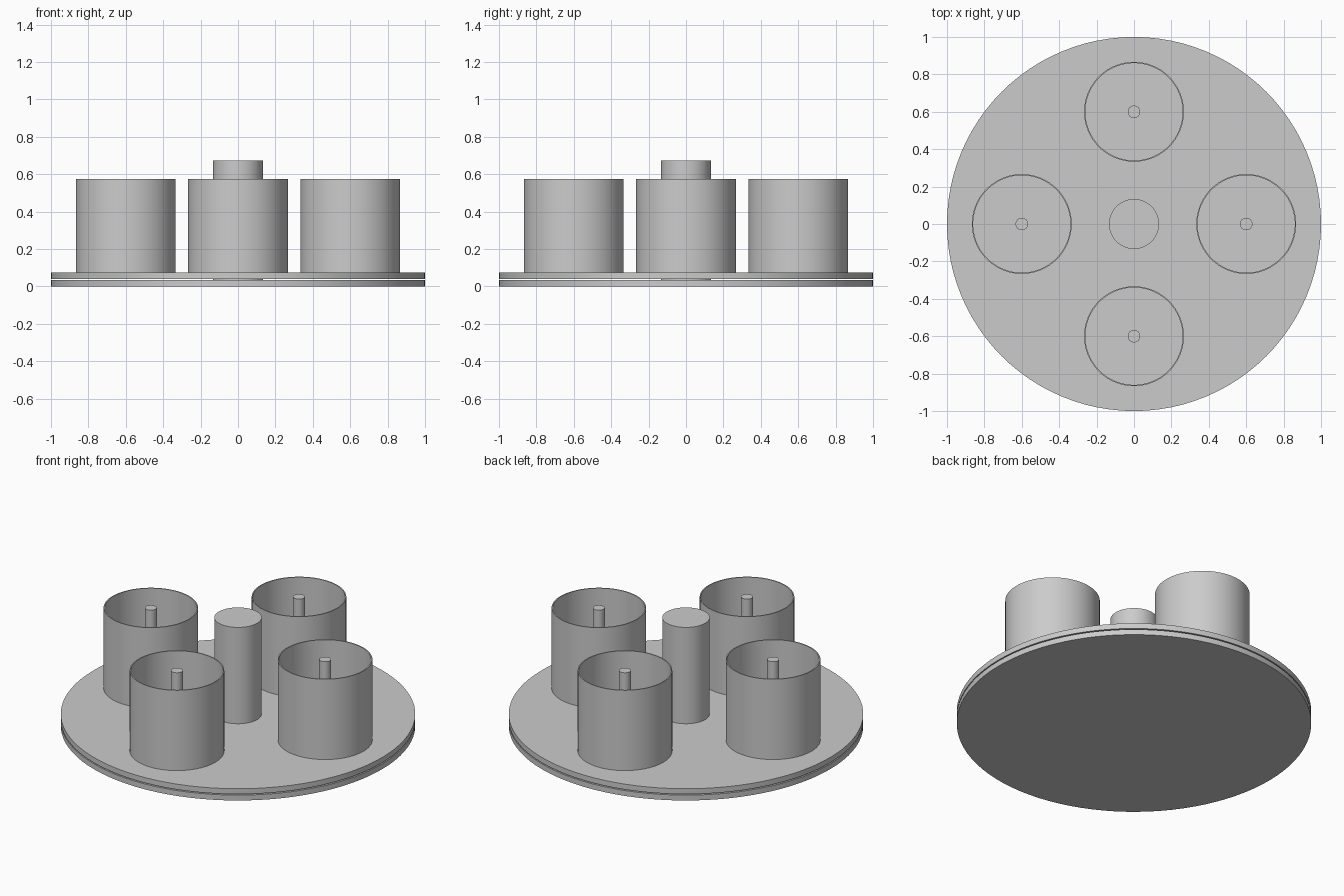
import bpy
import bmesh
import math

if "Cube" in bpy.data.objects:
    bpy.data.objects.remove(bpy.data.objects["Cube"])

U = 1 / 15          # design unit: the plates have a radius of 15 units
SEGMENTS = 96

grey = bpy.data.materials.new("light grey")
grey.diffuse_color = (0.6, 0.6, 0.6, 1)
grey.use_nodes = True
grey.node_tree.nodes["Principled BSDF"].inputs["Base Color"].default_value = grey.diffuse_color


def lathe(name, profile, x=0, y=0, closed=False):
    """Spin a profile of (radius, z) points about the vertical axis."""
    bm = bmesh.new()
    verts = [bm.verts.new((r, 0, z)) for r, z in profile]
    edges = [bm.edges.new(pair) for pair in zip(verts, verts[1:])]
    if closed:
        edges.append(bm.edges.new((verts[-1], verts[0])))
    bmesh.ops.spin(bm, geom=verts + edges, cent=(0, 0, 0), axis=(0, 0, 1),
                   angle=2 * math.pi, steps=SEGMENTS, use_duplicate=False)
    bmesh.ops.remove_doubles(bm, verts=bm.verts, dist=1e-5)
    bmesh.ops.recalc_face_normals(bm, faces=bm.faces)
    mesh = bpy.data.meshes.new(name)
    bm.to_mesh(mesh)
    bm.free()
    mesh.materials.append(grey)
    obj = bpy.data.objects.new(name, mesh)
    obj.location = (x, y, 0)
    bpy.context.collection.objects.link(obj)
    bpy.ops.object.select_all(action='DESELECT')
    obj.select_set(True)
    bpy.context.view_layer.objects.active = obj
    bpy.ops.object.shade_smooth_by_angle(angle=math.radians(30))
    return obj


def cylinder(name, r, z0, z1, x=0, y=0):
    return lathe(name, [(0, z0), (r, z0), (r, z1), (0, z1)], x, y)


base_top = 0.5 * U
deck_bottom = 0.6 * U
deck_top = 1.1 * U
cup_top = 8.6 * U

# Two stacked round plates with a narrow gap, joined by the centre shaft
cylinder("base_plate", 15 * U, 0, base_top)
cylinder("turntable_plate", 15 * U, deck_bottom, deck_top)
cylinder("centre_shaft", 2 * U, base_top, 10.1 * U)

# Four open thin-walled cups, each with a pin in the middle
outer, inner = 4 * U, 3.9 * U
for i in range(4):
    a = i * math.pi / 2
    x, y = 9 * U * math.cos(a), 9 * U * math.sin(a)
    lathe(f"cup_{i + 1}", [(outer, deck_top), (outer, cup_top),
                           (inner, cup_top), (inner, deck_top)], x, y, closed=True)
    cylinder(f"pin_{i + 1}", 0.5 * U, deck_top, cup_top, x, y)
